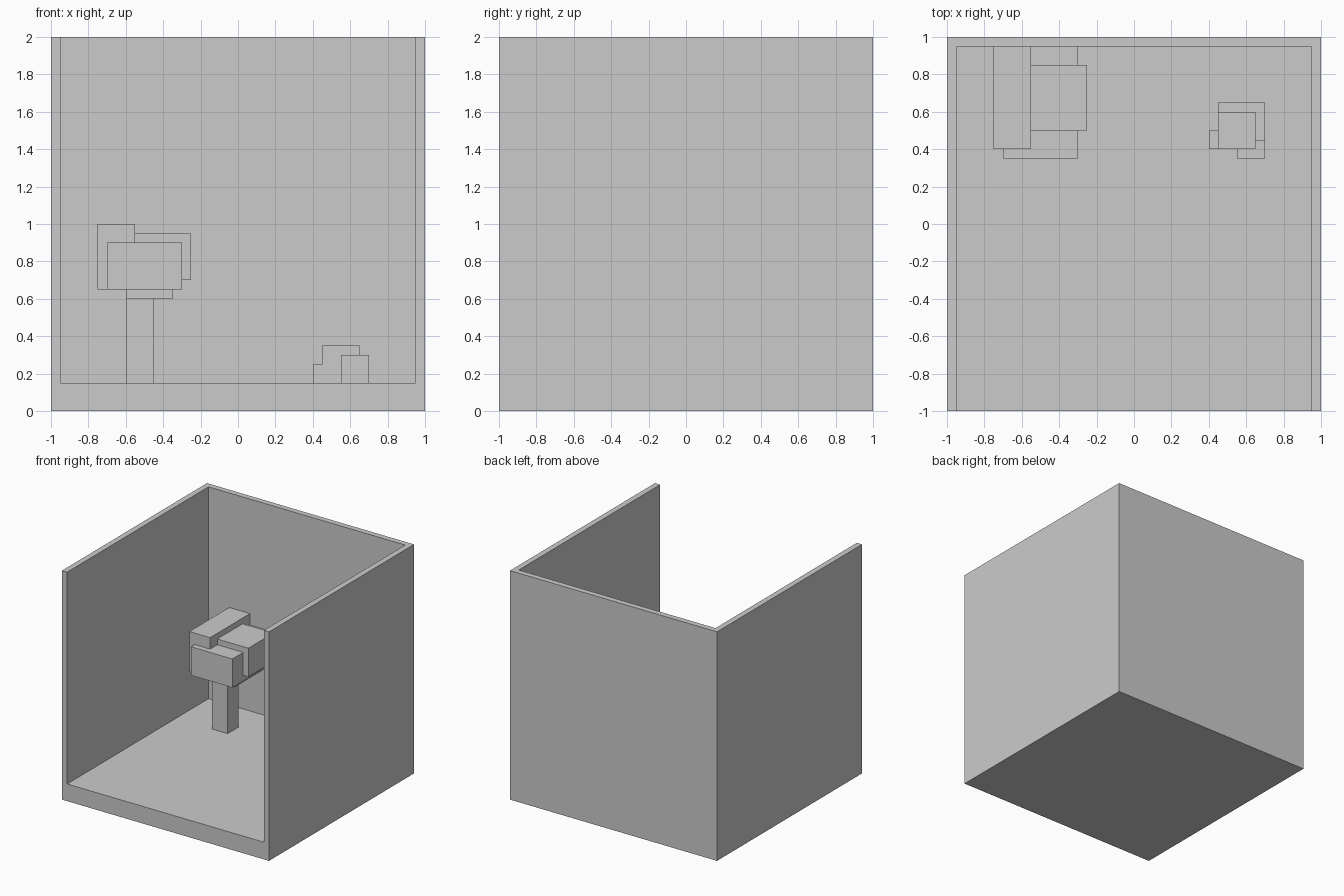
import bpy

if "Cube" in bpy.data.objects:
    bpy.data.objects.remove(bpy.data.objects["Cube"])


def box(name, x, y, z):
    """Box between the given (min, max) ranges."""
    bpy.ops.mesh.primitive_cube_add(size=1, location=[sum(r) / 2 for r in (x, y, z)])
    ob = bpy.context.object
    ob.name = name
    ob.scale = [r[1] - r[0] for r in (x, y, z)]
    bpy.ops.object.transform_apply(location=False, rotation=False, scale=True)
    return ob


# Room shell, open at the front and top
box("floor", (-1, 1), (-1, 1), (0, 0.15))
box("back_wall", (-1, 1), (0.95, 1), (0.15, 2))
for side, x in (("left", (-1, -0.95)), ("right", (0.95, 1))):
    box(side + "_wall", x, (-1, 0.95), (0.15, 2))

# Tree in the back left corner
box("tree_trunk", (-0.6, -0.45), (0.5, 0.65), (0.15, 0.65))
leaves = [
    ((-0.75, -0.55), (0.4, 0.95), (0.65, 1.0)),
    ((-0.7, -0.3), (0.35, 0.95), (0.65, 0.9)),
    ((-0.55, -0.25), (0.5, 0.85), (0.7, 0.95)),
    ((-0.6, -0.35), (0.45, 0.85), (0.6, 0.65)),
]
for i, b in enumerate(leaves):
    box(f"tree_leaves_{i + 1}", *b)

# Blocky rock on the right
rocks = [
    ((0.45, 0.65), (0.4, 0.6), (0.15, 0.35)),
    ((0.4, 0.6), (0.4, 0.5), (0.15, 0.25)),
    ((0.55, 0.7), (0.35, 0.45), (0.15, 0.3)),
    ((0.45, 0.7), (0.45, 0.65), (0.15, 0.25)),
]
for i, b in enumerate(rocks):
    box(f"rock_{i + 1}", *b)
